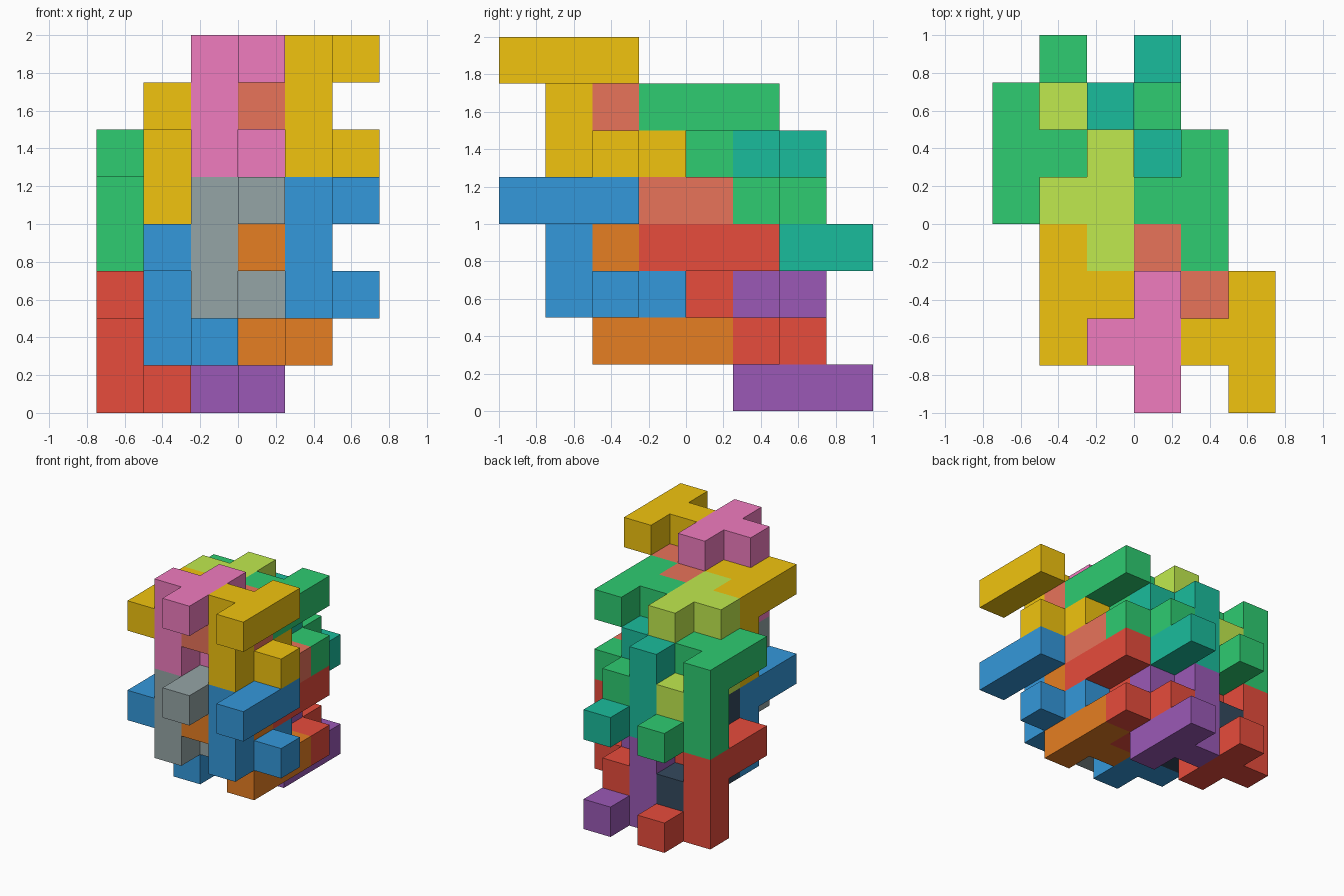
import bpy, bmesh, math
from mathutils import Vector

if "Cube" in bpy.data.objects:
    bpy.data.objects.remove(bpy.data.objects["Cube"])

U = 0.25  # size of one cube cell

# Interlocking piece: T on top, post, T on the bottom, all sharing the post at (0, 0)
TOP = [(0, 0, 2), (1, -1, 2), (1, 0, 2), (1, 1, 2)]
POST = [(0, 0, 1)]
BOTTOM = [(0, 0, 0), (0, 1, 0), (0, 2, 0), (1, 1, 0)]
UPRIGHT = TOP + POST + BOTTOM
FLIPPED = [(x, -y, 2 - z) for x, y, z in UPRIGHT]  # half turn about x


def material(name, code):
    mat = bpy.data.materials.get(name)
    if mat is None:
        mat = bpy.data.materials.new(name)
        srgb = [int(code[i:i + 2], 16) / 255 for i in (0, 2, 4)]
        lin = [c / 12.92 if c <= 0.04045 else ((c + 0.055) / 1.055) ** 2.4 for c in srgb]
        mat.diffuse_color = (*lin, 1)
        mat.use_nodes = True
        mat.node_tree.nodes["Principled BSDF"].inputs["Base Color"].default_value = mat.diffuse_color
    return mat


def piece(name, cells, base, color, code):
    """Closed polycube skin: only faces with no neighbour in the same piece."""
    filled = set(cells)
    bm = bmesh.new()
    for cell in cells:
        c = Vector(cell)
        for axis in range(3):
            for sign in (-1, 1):
                n = Vector((0, 0, 0))
                n[axis] = sign
                if tuple(int(v) for v in c + n) in filled:
                    continue
                a = Vector((0, 0, 0))
                a[(axis + 1) % 3] = 0.5
                b = n.cross(a)
                mid = c + n * 0.5
                bm.faces.new([bm.verts.new((mid + p) * U)
                              for p in (-a - b, a - b, a + b, b - a)])
    bmesh.ops.remove_doubles(bm, verts=bm.verts[:], dist=0.001)
    bmesh.ops.dissolve_limit(bm, angle_limit=math.radians(1),
                             verts=bm.verts[:], edges=bm.edges[:])
    mesh = bpy.data.meshes.new(name)
    bm.to_mesh(mesh)
    bm.free()
    mesh.materials.append(material(color, code))
    ob = bpy.data.objects.new(name, mesh)
    ob.location = [(base[0] - 2.5) * U, (base[1] - 3.5) * U, (base[2] + 0.5) * U]
    bpy.context.collection.objects.link(ob)


# Post cell (x, y, lowest z), orientation, lower-tier and upper-tier colours
LAYOUT = [
    ("front_left", UPRIGHT, (2, 1, 2), ("grey", "95a5a6"), ("pink", "f07cbf")),
    ("front_right", UPRIGHT, (4, 1, 2), ("blue", "3498db"), ("gold", "f1c40f")),
    ("middle_left", FLIPPED, (1, 3, 1), ("blue", "3498db"), ("gold", "f1c40f")),
    ("middle_right", FLIPPED, (3, 3, 1), ("orange", "e67e22"), ("terracotta", "e8735a")),
    ("rear_left", UPRIGHT, (1, 4, 1), ("navy", "34495e"), ("lime", "c0ea4e")),
    ("rear_right", UPRIGHT, (3, 4, 1), ("red", "e74c3c"), ("green", "2ecc71")),
    ("back_left", FLIPPED, (0, 6, 0), ("red", "e74c3c"), ("green", "2ecc71")),
    ("back_right", FLIPPED, (2, 6, 0), ("purple", "9b59b6"), ("teal", "1abc9c")),
]

# Two identical tiers, the upper one three cells higher
for place, cells, (x, y, z), low, high in LAYOUT:
    piece("lower_" + place + "_block", cells, (x, y, z), *low)
    piece("upper_" + place + "_block", cells, (x, y, z + 3), *high)
